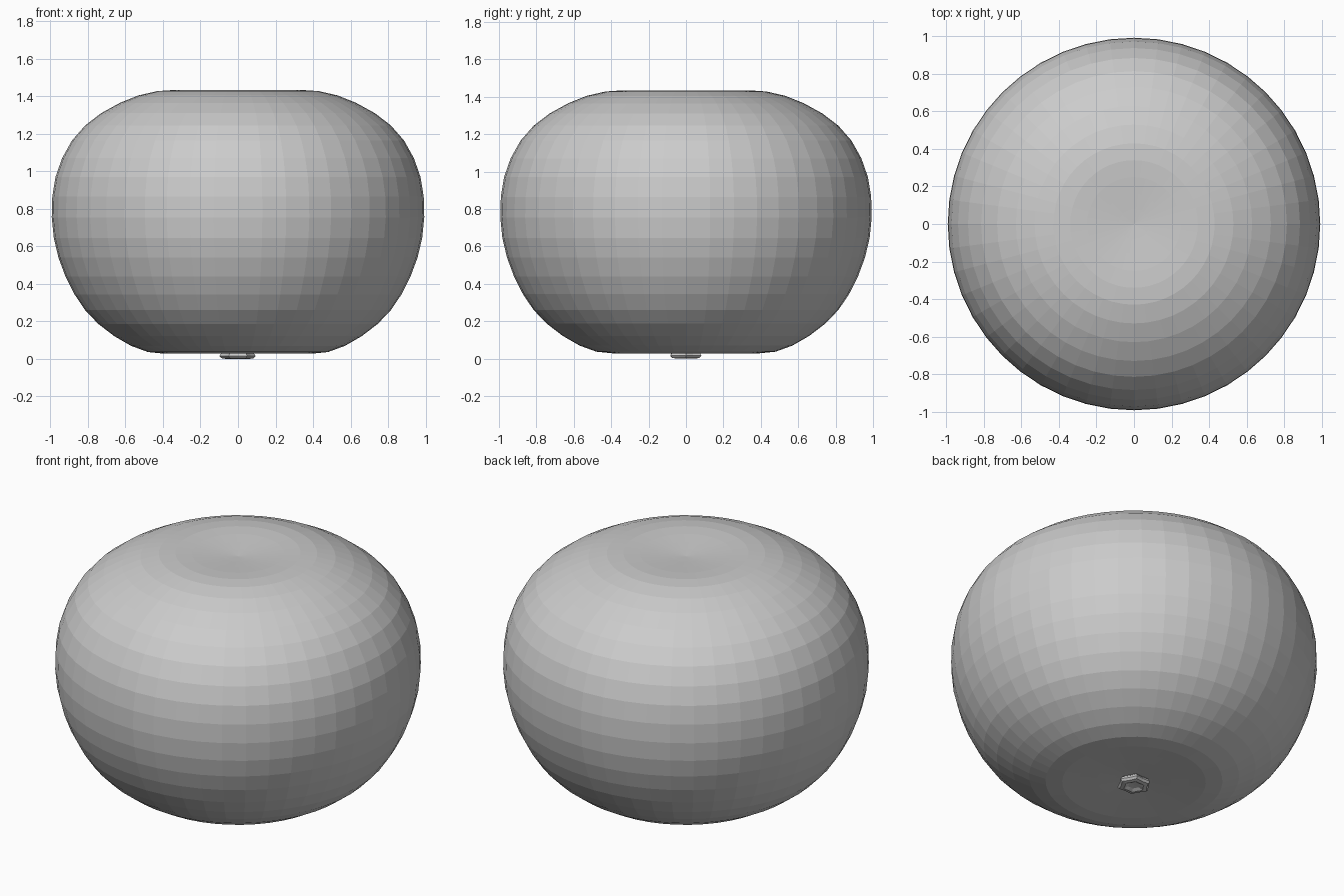
import bpy, math, random

if "Cube" in bpy.data.objects:
    bpy.data.objects.remove(bpy.data.objects["Cube"])

random.seed(4)


def lathe(name, profile, segments, radius_fn=None):
    """Revolve (r, z) points round z; end points with r = 0 become poles."""
    verts, faces, rings = [], [], []
    for r, z in profile:
        if r == 0:
            rings.append([len(verts)] * segments)
            verts.append((0, 0, z))
            continue
        rings.append(list(range(len(verts), len(verts) + segments)))
        for i in range(segments):
            a = 2 * math.pi * i / segments
            k = r * (radius_fn[i] if radius_fn else 1)
            verts.append((k * math.cos(a), k * math.sin(a), z))
    for lo, hi in zip(rings, rings[1:]):
        for i in range(segments):
            j = (i + 1) % segments
            quad = [lo[i], lo[j], hi[j], hi[i]]
            faces.append(list(dict.fromkeys(quad)))
    mesh = bpy.data.meshes.new(name)
    mesh.from_pydata(verts, [], faces)
    mesh.update()
    obj = bpy.data.objects.new(name, mesh)
    bpy.context.collection.objects.link(obj)
    return obj


# Fruit body: squat sphere with shallow dimples at both poles
body = [(0, 0.05), (0.10, 0.045), (0.20, 0.038), (0.30, 0.033), (0.39, 0.028),
        (0.48, 0.037), (0.57, 0.07), (0.66, 0.122), (0.745, 0.187),
        (0.815, 0.26), (0.872, 0.345), (0.92, 0.44), (0.957, 0.54),
        (0.982, 0.645), (0.993, 0.755), (0.99, 0.865), (0.973, 0.97),
        (0.938, 1.07), (0.885, 1.165), (0.815, 1.245), (0.73, 1.31),
        (0.63, 1.365), (0.53, 1.405), (0.43, 1.428), (0.34, 1.434),
        (0.25, 1.43), (0.16, 1.423), (0.08, 1.417), (0, 1.412)]
lathe("fruit_body", body, 48)

# Calyx: small irregular star-shaped button under the fruit
star = [(1.0 if i % 2 == 0 else 0.84) * random.uniform(0.95, 1.03) for i in range(12)]
calyx = [(0, 0.012), (0.035, 0.010), (0.06, 0.0), (0.085, 0.004),
         (0.097, 0.016), (0.088, 0.03), (0.06, 0.05), (0, 0.055)]
lathe("calyx", calyx, 12, star)
